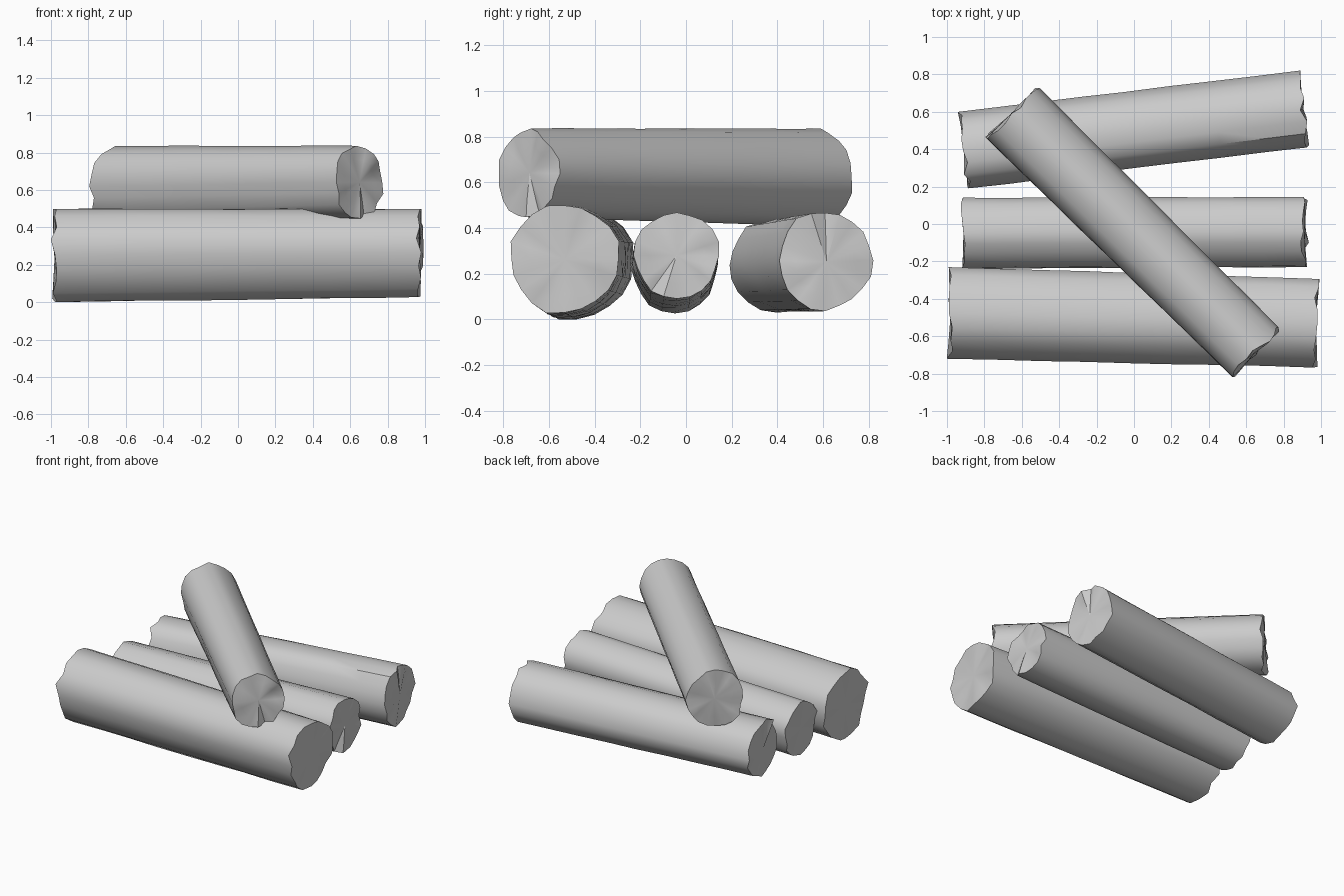
import bpy, bmesh, math, random
from mathutils import Vector

if "Cube" in bpy.data.objects:
    bpy.data.objects.remove(bpy.data.objects["Cube"])

SIDES = 20
RINGS = 8


def profile(rng):
    """Irregular round cross-section, normalised to span -1..1 both ways."""
    p1, p2, p3 = (rng.uniform(0, math.tau) for _ in range(3))
    pts = []
    for i in range(SIDES):
        a = math.tau * i / SIDES
        r = 1 + 0.025 * math.sin(3 * a + p1) + 0.02 * math.sin(5 * a + p2)
        r += 0.012 * math.sin(8 * a + p3) + rng.uniform(-0.012, 0.012)
        pts.append((r * math.cos(a), r * math.sin(a)))
    spans = [(min(c), max(c)) for c in zip(*pts)]
    return [tuple(2 * (v - lo) / (hi - lo) - 1 for v, (lo, hi) in zip(p, spans))
            for p in pts]


def make_log(name, start, end, r_start, r_end, seed):
    """r_start / r_end are (sideways, vertical) radii at each end."""
    rng = random.Random(seed)
    start, end = Vector(start), Vector(end)
    axis = (end - start).normalized()
    side = Vector((0, 0, 1)).cross(axis).normalized()
    up = axis.cross(side)
    shape = profile(rng)
    bm = bmesh.new()
    # bark rings, with ragged rims at both ends
    rings = []
    for k in range(RINGS + 1):
        t = k / RINGS
        rim = k in (0, RINGS)
        rs = r_start[0] + (r_end[0] - r_start[0]) * t
        ru = r_start[1] + (r_end[1] - r_start[1]) * t
        ring = []
        for u, v in shape:
            w = 1 + rng.uniform(-0.012, 0.006)
            slip = rng.uniform(-0.018, 0.018) if rim else rng.uniform(-0.03, 0.03)
            ring.append(bm.verts.new(start.lerp(end, t) + side * u * rs * w
                                     + up * v * ru * w + axis * slip))
        rings.append(ring)
    for a, b in zip(rings, rings[1:]):
        for i in range(SIDES):
            j = (i + 1) % SIDES
            bm.faces.new((a[i], a[j], b[j], b[i]))
    # sawn ends: slightly uneven inner ring and centre point
    for ring, centre in ((rings[0], start), (rings[-1], end)):
        inner = [bm.verts.new(centre.lerp(v.co, 0.65) + axis * rng.uniform(-0.004, 0.004))
                 for v in ring]
        mid = bm.verts.new(centre)
        for i in range(SIDES):
            j = (i + 1) % SIDES
            bm.faces.new((ring[i], ring[j], inner[j], inner[i]))
            bm.faces.new((inner[i], inner[j], mid))
    bmesh.ops.recalc_face_normals(bm, faces=bm.faces)
    mesh = bpy.data.meshes.new(name)
    bm.to_mesh(mesh)
    bm.free()
    obj = bpy.data.objects.new(name, mesh)
    bpy.context.collection.objects.link(obj)
    bpy.ops.object.select_all(action='DESELECT')
    obj.select_set(True)
    bpy.context.view_layer.objects.active = obj
    bpy.ops.object.shade_smooth_by_angle(angle=math.radians(40))
    return obj


# three logs lying on the ground, one laid diagonally on top
make_log("front_log", (-0.98, -0.475, 0.25), (0.97, -0.53, 0.262),
         (0.245, 0.25), (0.238, 0.236), 1)
make_log("middle_log", (-0.912, -0.05, 0.222), (0.912, -0.042, 0.28),
         (0.19, 0.195), (0.188, 0.19), 2)
make_log("back_log", (-0.91, 0.395, 0.232), (0.905, 0.615, 0.252),
         (0.207, 0.2), (0.207, 0.217), 3)
make_log("top_log", (-0.65, 0.595, 0.622), (0.65, -0.685, 0.642),
         (0.196, 0.213), (0.182, 0.196), 4)
